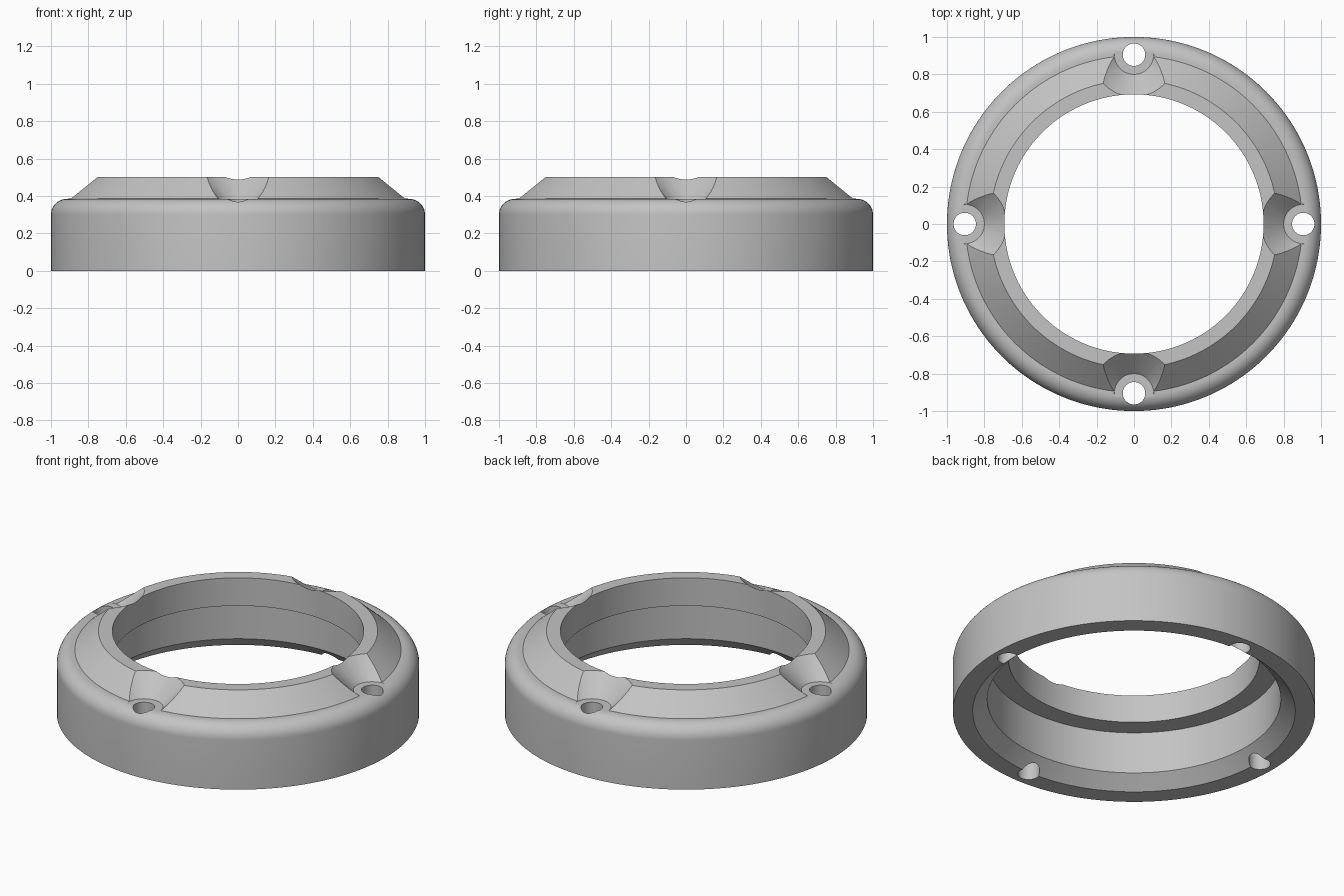
import bpy, bmesh
from math import sin, cos, pi, radians
from mathutils import Matrix, Vector

cube = bpy.data.objects.get("Cube")
if cube:
    bpy.data.objects.remove(cube, do_unlink=True)

grey = bpy.data.materials.new("satin grey")
grey.use_nodes = True
grey.diffuse_color = (0.55, 0.55, 0.55, 1)
grey.node_tree.nodes["Principled BSDF"].inputs["Base Color"].default_value = grey.diffuse_color


def lathe(bm, profile, steps, closed):
    """Revolve an (r, z) profile about z; open ends are capped. Returns new verts."""
    rings = [[bm.verts.new((r * cos(2 * pi * i / steps), r * sin(2 * pi * i / steps), z))
              for i in range(steps)] for r, z in profile]
    pairs = list(zip(rings, rings[1:]))
    if closed:
        pairs.append((rings[-1], rings[0]))
    for low, high in pairs:
        for i in range(steps):
            j = (i + 1) % steps
            bm.faces.new((low[i], low[j], high[j], high[i]))
    if not closed:
        bm.faces.new(rings[0][::-1])
        bm.faces.new(rings[-1])
    return [v for ring in rings for v in ring]


def make_object(name, bm):
    bmesh.ops.recalc_face_normals(bm, faces=bm.faces)
    mesh = bpy.data.meshes.new(name)
    bm.to_mesh(mesh)
    bm.free()
    mesh.materials.append(grey)
    obj = bpy.data.objects.new(name, mesh)
    bpy.context.collection.objects.link(obj)
    return obj


# Ring body: outer wall, rounded shoulder, bevelled collar, stepped bore
shoulder, fillet = 0.385, 0.085
rounded = [(1 - fillet + fillet * cos(a), shoulder - fillet + fillet * sin(a))
           for a in (pi / 2 * k / 10 for k in range(11))]
profile = [(1, 0)] + rounded + [(0.9, shoulder), (0.77, 0.5), (0.693, 0.5),
                                (0.693, 0.33), (0.81, 0.33), (0.81, 0.075), (0.89, 0)]
bm = bmesh.new()
lathe(bm, profile, 160, True)
ring = make_object("mounting_ring", bm)

# Four screw holes with conical clearance above the shoulder
bm = bmesh.new()
screw = [(0.06, -0.1), (0.06, shoulder - 0.001), (0.105, shoulder - 0.001),
         (0.225, 0.5), (0.329, 0.6)]
for k in range(4):
    verts = lathe(bm, screw, 48, False)
    place = Matrix.Rotation(k * pi / 2, 4, 'Z') @ Matrix.Translation(Vector((0.905, 0, 0)))
    bmesh.ops.transform(bm, matrix=place, verts=verts)
cutter = make_object("screw_hole_cutter", bm)
cutter.hide_render = True

cut = ring.modifiers.new("screw holes", 'BOOLEAN')
cut.operation = 'DIFFERENCE'
cut.solver = 'EXACT'
cut.object = cutter

bpy.ops.object.select_all(action='DESELECT')
ring.select_set(True)
bpy.context.view_layer.objects.active = ring
bpy.ops.object.modifier_apply(modifier=cut.name)
bpy.data.objects.remove(cutter, do_unlink=True)
bpy.ops.object.shade_smooth_by_angle(angle=radians(30))
